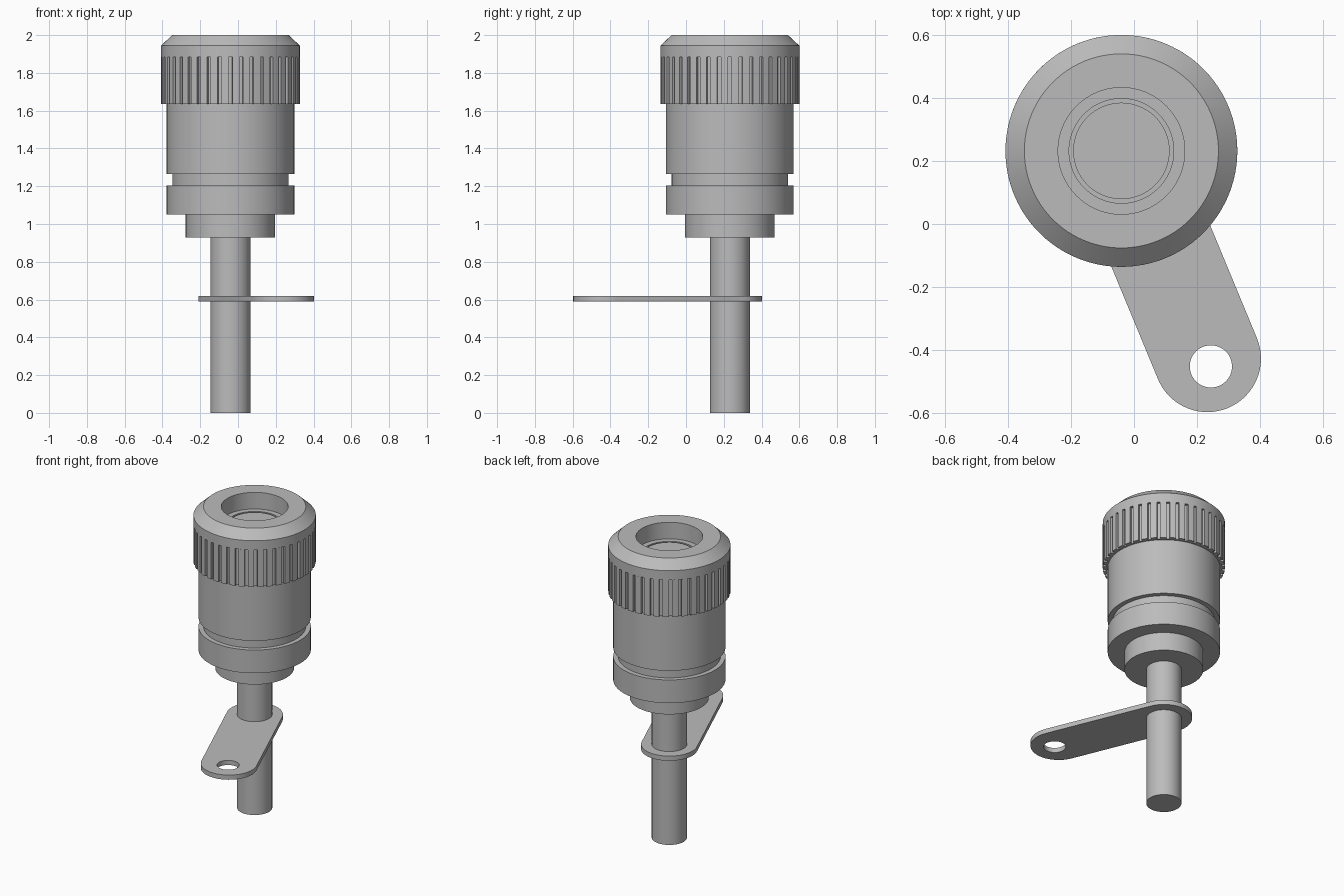
import bpy
import bmesh
from math import cos, sin, tau, pi, atan2

if "Cube" in bpy.data.objects:
    bpy.data.objects.remove(bpy.data.objects["Cube"], do_unlink=True)

AXIS = (-0.04, 0.232)
SEGMENTS = 96

grey = bpy.data.materials.new("metal grey")
grey.use_nodes = True
grey.diffuse_color = (0.5, 0.5, 0.5, 1)
grey.node_tree.nodes["Principled BSDF"].inputs["Base Color"].default_value = (0.5, 0.5, 0.5, 1)


def finish(obj):
    bpy.ops.object.select_all(action="DESELECT")
    obj.select_set(True)
    bpy.context.view_layer.objects.active = obj
    if obj.type == "CURVE":
        bpy.ops.object.convert(target="MESH")
        obj = bpy.context.object
    obj.data.materials.clear()
    obj.data.materials.append(grey)
    bpy.ops.object.shade_smooth_by_angle(angle=pi / 9)


def loft(name, rings, closed=False):
    """Join rings of points; cap both ends, or join last to first."""
    bm = bmesh.new()
    loops = [[bm.verts.new(p) for p in ring] for ring in rings]
    pairs = list(zip(loops, loops[1:]))
    if closed:
        pairs.append((loops[-1], loops[0]))
    else:
        bm.faces.new(loops[0])
        bm.faces.new(loops[-1])
    for a, b in pairs:
        for i in range(len(a)):
            j = (i + 1) % len(a)
            bm.faces.new((a[i], a[j], b[j], b[i]))
    bmesh.ops.recalc_face_normals(bm, faces=bm.faces)
    mesh = bpy.data.meshes.new(name)
    bm.to_mesh(mesh)
    bm.free()
    obj = bpy.data.objects.new(name, mesh)
    obj.location = (*AXIS, 0)
    bpy.context.collection.objects.link(obj)
    finish(obj)


def lathe(name, profile):
    angles = [tau * i / SEGMENTS for i in range(SEGMENTS)]
    loft(name, [[(r * cos(a), r * sin(a), z) for a in angles] for r, z in profile])


# Stem, insulating neck and lower collar
lathe("threaded_stem", [(0.106, 0), (0.106, 0.94)])
lathe("neck", [(0.237, 0.928), (0.237, 1.06)])
lathe("collar", [(0.338, 1.05), (0.338, 1.204)])
lathe("groove_core", [(0.308, 1.19), (0.308, 1.28)])

# Knob with chamfered rim and stepped socket
lathe("knob", [(0.338, 1.265), (0.338, 1.883), (0.368, 1.883), (0.368, 1.944),
               (0.308, 2.0), (0.201, 2.0), (0.201, 1.89), (0.166, 1.89),
               (0.166, 1.86), (0.153, 1.86), (0.153, 1.89)])

# Grip sleeve with narrow straight grooves
RIBS = 40
outline = []
for i in range(RIBS):
    for step, r in ((-0.17, 0.35), (0.17, 0.35), (0.17, 0.368), (0.5, 0.368), (0.83, 0.368)):
        outline.append((r, (i + step) * tau / RIBS))
inner = [(0.33, a) for r, a in outline]


def at_height(points, z):
    return [(r * cos(a), r * sin(a), z) for r, a in points]


loft("grip_ribs", [at_height(inner, 1.636), at_height(outline, 1.636),
                   at_height(outline, 1.883), at_height(inner, 1.883)], closed=True)

# Solder tag: rounded strip with an eyelet
END, EYE, WIDTH = (0.233, -0.427), (0.244, -0.452), 0.17
heading = atan2(END[1] - AXIS[1], END[0] - AXIS[0])


def arc(center, r, start, sweep, n):
    return [(center[0] + r * cos(start + sweep * i / n),
             center[1] + r * sin(start + sweep * i / n)) for i in range(n + 1)]


curve = bpy.data.curves.new("solder_tag", "CURVE")
curve.dimensions = "2D"
curve.fill_mode = "BOTH"
curve.extrude = 0.0155
strip = arc(END, WIDTH, heading - pi / 2, pi, 32) + arc(AXIS, WIDTH, heading + pi / 2, pi, 32)
for points in (strip, arc(EYE, 0.067, 0, tau, 48)[:-1]):
    spline = curve.splines.new("POLY")
    spline.points.add(len(points) - 1)
    spline.use_cyclic_u = True
    for p, (x, y) in zip(spline.points, points):
        p.co = (x, y, 0, 1)
tag = bpy.data.objects.new("solder_tag", curve)
tag.location.z = 0.6045
bpy.context.collection.objects.link(tag)
finish(tag)
